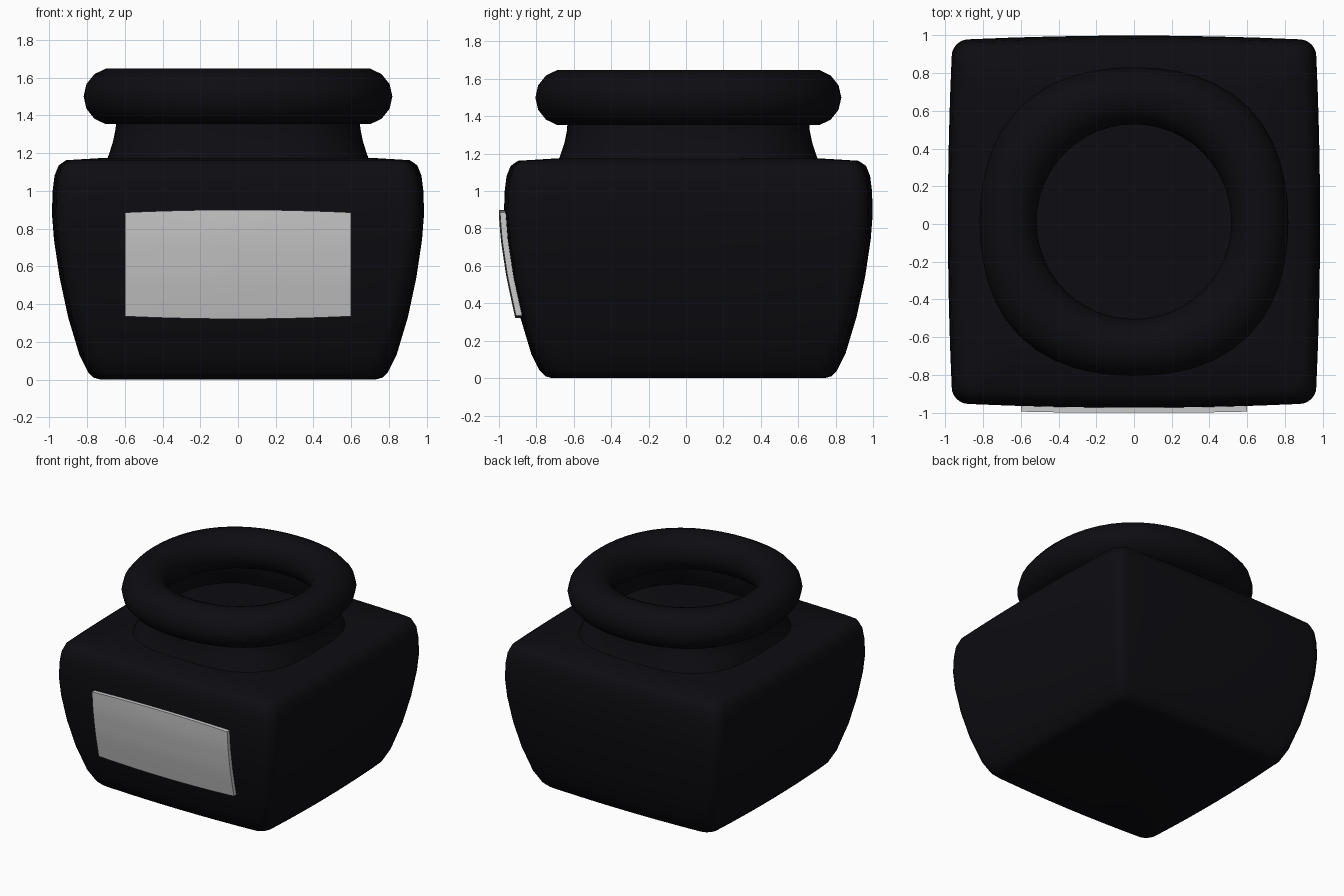
import bpy, math

if "Cube" in bpy.data.objects:
    bpy.data.objects.remove(bpy.data.objects["Cube"])

CY = 0.0125          # bottle sits slightly back so the label reaches y = -1

dark = bpy.data.materials.new("dark_glass")
dark.diffuse_color = (0.004, 0.004, 0.006, 1)
dark.use_nodes = True
dark.node_tree.nodes["Principled BSDF"].inputs["Base Color"].default_value = dark.diffuse_color

# body side profile: (half width, z)
BODY = [(0.73, 0), (0.765, 0.01), (0.795, 0.04), (0.84, 0.13), (0.90, 0.33),
        (0.945, 0.54), (0.975, 0.74), (0.986, 0.88), (0.982, 1.0), (0.972, 1.08),
        (0.95, 1.135), (0.91, 1.162), (0.70, 1.175)]


def make(name, verts, faces, mat=None):
    me = bpy.data.meshes.new(name)
    me.from_pydata(verts, [], faces)
    ob = bpy.data.objects.new(name, me)
    bpy.context.collection.objects.link(ob)
    if mat:
        me.materials.append(mat)
    bpy.ops.object.select_all(action='DESELECT')
    ob.select_set(True)
    bpy.context.view_layer.objects.active = ob
    bpy.ops.object.mode_set(mode='EDIT')
    bpy.ops.mesh.select_all(action='SELECT')
    bpy.ops.mesh.normals_make_consistent(inside=False)
    bpy.ops.object.mode_set(mode='OBJECT')
    bpy.ops.object.shade_smooth_by_angle(angle=math.radians(40))
    return ob


def loft(name, rings, closed=False, cap=False):
    n, m = len(rings[0]), len(rings)
    verts = [p for r in rings for p in r]
    faces = []
    for i in range(m if closed else m - 1):
        k = (i + 1) % m
        for j in range(n):
            q = (j + 1) % n
            faces.append((i * n + j, i * n + q, k * n + q, k * n + j))
    if cap:
        faces += [tuple(range(n))[::-1], tuple(range((m - 1) * n, m * n))]
    return make(name, verts, faces, dark)


def bulge(t):
    return 0.02 * t * t


def square_ring(h, z, r=0.09):
    # rounded square with slightly bowed sides
    pts = []
    c = h - 0.02 - r
    for k in range(4):
        a = k * math.pi / 2
        local = [(h - bulge(t), c * t) for t in (-0.75, -0.5, -0.25, 0, 0.25, 0.5, 0.75)]
        local += [(c + r * math.cos(b), c + r * math.sin(b))
                  for b in (i * math.pi / 12 for i in range(7))]
        pts += [(x * math.cos(a) - y * math.sin(a),
                 x * math.sin(a) + y * math.cos(a) + CY, z) for x, y in local]
    return pts


def round_ring(r, z, square, n=48):
    # circle pushed out a little on the diagonals
    pts = []
    for i in range(n):
        a = 2 * math.pi * i / n
        q = r + square * math.sin(2 * a) ** 2
        pts.append((q * math.cos(a), q * math.sin(a) + CY, z))
    return pts


# body
loft("bottle_body", [square_ring(h, z) for h, z in BODY], cap=True)

# concave neck
NECK = [(0.70, 1.15, 0.09), (0.685, 1.19, 0.085), (0.662, 1.26, 0.07),
        (0.648, 1.33, 0.05), (0.645, 1.42, 0.04)]
loft("bottle_neck", [round_ring(*p) for p in NECK])

# rolled lip
lip = []
for i in range(14):
    b = 2 * math.pi * i / 14
    lip.append(round_ring(0.667 + 0.151 * math.cos(b), 1.5 + 0.151 * math.sin(b),
                          0.02 * (1 + math.cos(b))))
loft("bottle_lip", lip, closed=True)


# label following the curved front
def half_width(z):
    for (h0, z0), (h1, z1) in zip(BODY, BODY[1:]):
        if z0 <= z <= z1:
            return h0 + (h1 - h0) * (z - z0) / (z1 - z0)


NX, NZ = 12, 10
verts, faces = [], []
for depth in (0.028, -0.01):
    for j in range(NZ + 1):
        for i in range(NX + 1):
            t = 2 * i / NX - 1
            v = 2 * j / NZ - 1
            z = 0.61 + v * (0.289 - 0.014 * t * t)
            y = CY - half_width(z) + bulge(t * 0.6) - depth
            verts.append((0.6 * t, max(y, -1.0), z))
S = (NX + 1) * (NZ + 1)
for j in range(NZ):
    for i in range(NX):
        a = j * (NX + 1) + i
        f = (a, a + 1, a + NX + 2, a + NX + 1)
        faces += [f, tuple(S + k for k in f[::-1])]
edge = [i for i in range(NX)] + [j * (NX + 1) + NX for j in range(NZ)]
edge += [NZ * (NX + 1) + i for i in range(NX, 0, -1)] + [j * (NX + 1) for j in range(NZ, 0, -1)]
for a, b in zip(edge, edge[1:] + edge[:1]):
    faces.append((b, a, S + a, S + b))
make("front_label", verts, faces)
